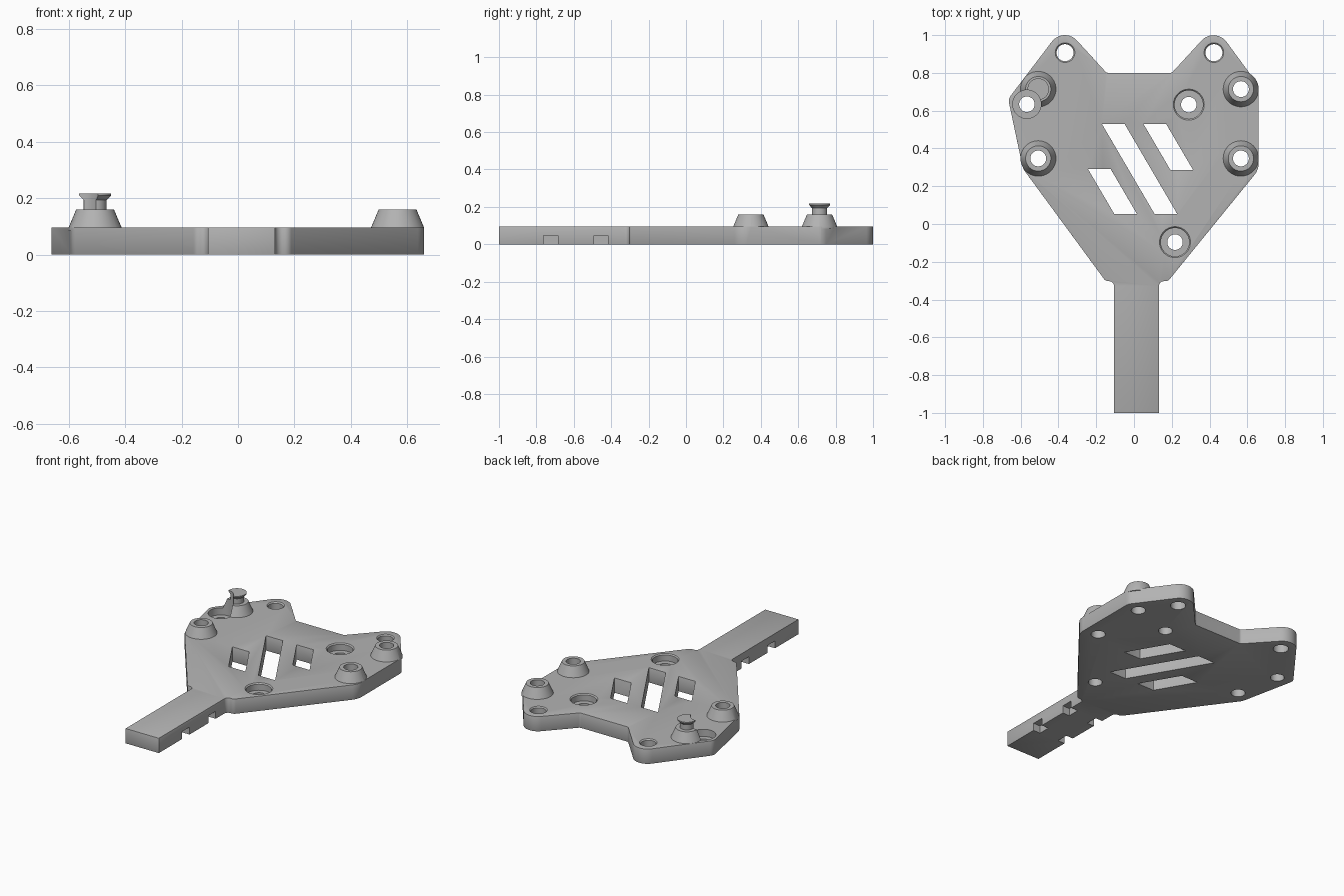
import bpy, bmesh, math
from mathutils import Vector

cube = bpy.data.objects.get("Cube")
if cube:
    bpy.data.objects.remove(cube, do_unlink=True)

grey = bpy.data.materials.new("plain grey")
grey.use_nodes = True
grey.diffuse_color = (0.45, 0.45, 0.45, 1)
grey.node_tree.nodes["Principled BSDF"].inputs["Base Color"].default_value = grey.diffuse_color

TOP = 0.096


def loft(name, rings):
    """Closed solid through a stack of rings with equal point counts."""
    bm = bmesh.new()
    loops = [[bm.verts.new(p) for p in ring] for ring in rings]
    n = len(loops[0])
    for low, high in zip(loops, loops[1:]):
        for i in range(n):
            j = (i + 1) % n
            bm.faces.new((low[i], low[j], high[j], high[i]))
    bm.faces.new(loops[0][::-1])
    bm.faces.new(loops[-1])
    bmesh.ops.recalc_face_normals(bm, faces=bm.faces)
    mesh = bpy.data.meshes.new(name)
    bm.to_mesh(mesh)
    bm.free()
    mesh.materials.append(grey)
    obj = bpy.data.objects.new(name, mesh)
    bpy.context.collection.objects.link(obj)
    return obj


def prism(name, points, z0, z1):
    return loft(name, [[(x, y, z) for x, y in points] for z in (z0, z1)])


def lathe(name, x, y, profile, n=40):
    turn = [math.tau * i / n for i in range(n)]
    return loft(name, [[(x + r * math.cos(a), y + r * math.sin(a), z) for a in turn]
                       for r, z in profile])


def fillet(corners, steps=8):
    """Round each (x, y, radius) corner of an outline."""
    out = []
    for i, (x, y, r) in enumerate(corners):
        p = Vector((x, y))
        a = (Vector(corners[i - 1][:2]) - p).normalized()
        b = (Vector(corners[(i + 1) % len(corners)][:2]) - p).normalized()
        if r == 0:
            out.append(p)
            continue
        half = a.angle(b) / 2
        centre = p + (a + b).normalized() * r / math.sin(half)
        start = p + a * r / math.tan(half) - centre
        end = p + b * r / math.tan(half) - centre
        for k in range(steps + 1):
            t = k / steps
            d = start.lerp(end, t).normalized()
            out.append(centre + d * r)
    return out


def apply(obj, kind, **settings):
    mod = obj.modifiers.new(kind.title(), kind)
    for key, value in settings.items():
        setattr(mod, key, value)
    bpy.context.view_layer.objects.active = obj
    bpy.ops.object.modifier_apply(modifier=mod.name)


def combine(obj, tool, operation):
    tool.hide_render = True
    apply(obj, 'BOOLEAN', object=tool, operation=operation, solver='EXACT')
    bpy.data.objects.remove(tool, do_unlink=True)


# Plate with handle
outline = fillet([
    (-0.106, -1, 0), (0.132, -1, 0), (0.132, -0.303, 0.025), (0.18, -0.303, 0.03),
    (0.66, 0.287, 0.1), (0.66, 0.733, 0.06), (0.428, 1.048, 0.085), (0.2, 0.8, 0.02),
    (-0.145, 0.8, 0.02), (-0.372, 1.048, 0.085), (-0.666, 0.662, 0.05),
    (-0.588, 0.293, 0.08), (-0.15, -0.303, 0.03), (-0.106, -0.303, 0.025)])
plate = prism("base_plate", outline, 0, TOP)

# Slanted slots: left x of the far end, far y, near y
for x, far, near in ((-0.17, 0.53, 0.053), (0.05, 0.53, 0.286), (-0.243, 0.29, 0.053)):
    shift = (far - near) * 0.585
    slot = [(x, far), (x + 0.12, far), (x + 0.12 + shift, near), (x + shift, near)]
    combine(plate, prism("slot_cutter", slot, -0.1, 0.2), 'DIFFERENCE')

# Softened rims
apply(plate, 'BEVEL', width=0.009, segments=2, limit_method='ANGLE',
      angle_limit=math.radians(70))

# Tapered bosses, one of them carrying a flared peg
bosses = [(0.566, 0.714), (0.566, 0.347), (-0.507, 0.347)]
peg_at = (-0.507, 0.714)
for x, y in bosses + [peg_at]:
    combine(plate, lathe("boss", x, y, [(0.094, TOP - 0.012), (0.094, TOP), (0.067, 0.16)]), 'UNION')
combine(plate, lathe("peg", *peg_at, [(0.041, 0.14), (0.041, 0.194), (0.057, 0.21),
                                      (0.057, 0.217)]), 'UNION')

# Bores through the bosses and the two lobes
for x, y in bosses:
    combine(plate, lathe("bore", x, y, [(0.042, -0.1), (0.042, 0.3)]), 'DIFFERENCE')
for x in (-0.365, 0.423):
    combine(plate, lathe("lobe_hole", x, 0.907, [(0.045, -0.1), (0.045, TOP - 0.007),
                                                 (0.058, TOP + 0.006)]), 'DIFFERENCE')

# Counterbored holes; the last one bites into the peg and its boss
for x, y, mouth in ((0.29, 0.632, 0.088), (0.217, -0.096, 0.088), (-0.567, 0.634, 0.075)):
    combine(plate, lathe("counterbore", x, y, [
        (0.041, -0.1), (0.041, 0.05), (0.075, 0.05), (0.075, TOP - 0.007),
        (mouth, TOP + 0.006), (mouth, 0.3)]), 'DIFFERENCE')

# Notches under both edges of the handle
for edge in (-0.106, 0.132):
    for y in (-0.723, -0.455):
        square = [(edge + sx * 0.05, y + sy * 0.038)
                  for sx, sy in ((-1, -1), (1, -1), (1, 1), (-1, 1))]
        combine(plate, prism("notch_cutter", square, -0.1, 0.048), 'DIFFERENCE')

# Smooth curved walls, keep crisp edges
bpy.ops.object.select_all(action='DESELECT')
plate.select_set(True)
bpy.context.view_layer.objects.active = plate
bpy.ops.object.shade_smooth_by_angle(angle=math.radians(25))
